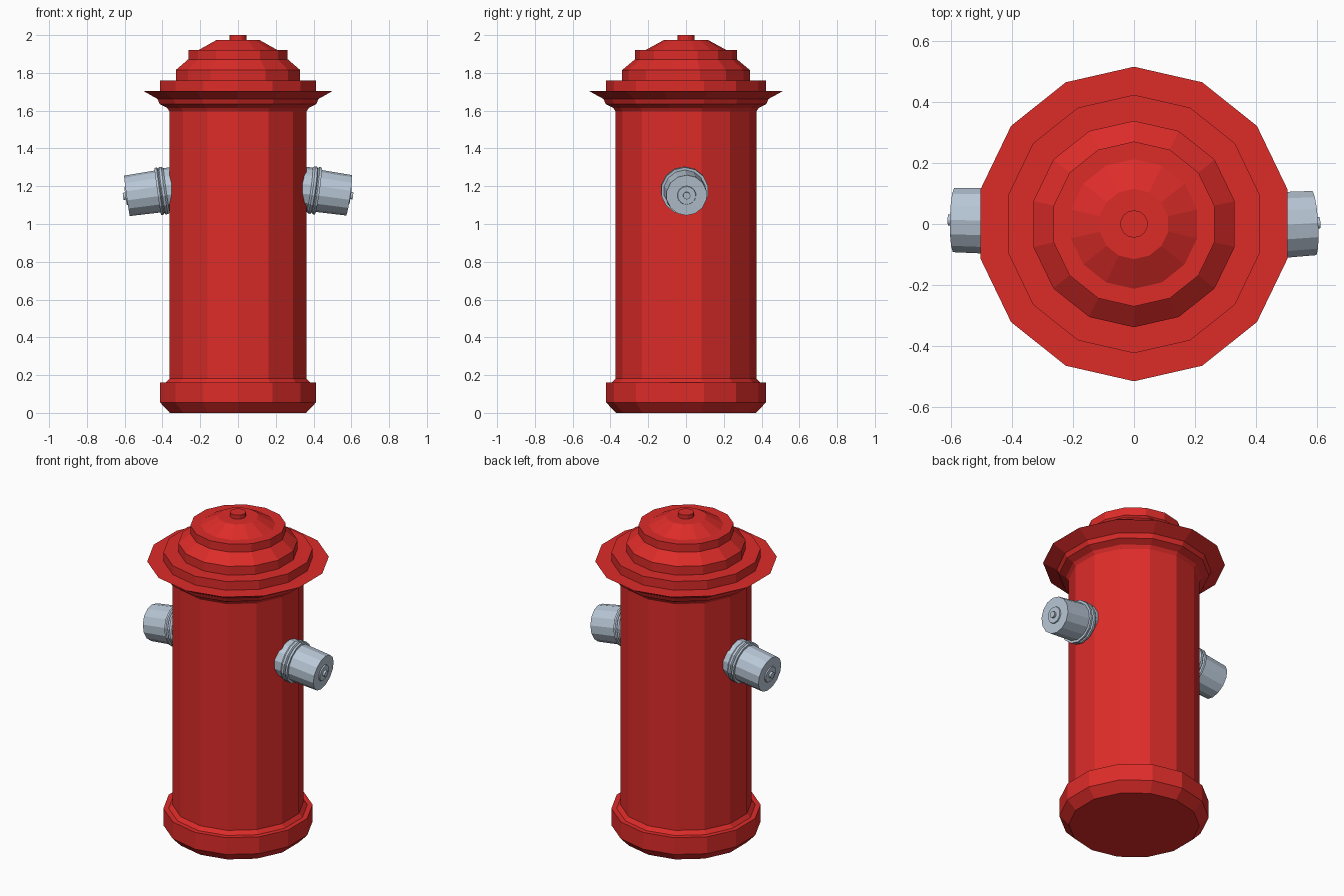
import bpy, bmesh
from math import cos, sin, tau, pi
from mathutils import Vector

if "Cube" in bpy.data.objects:
    bpy.data.objects.remove(bpy.data.objects["Cube"])

SIDES = 14


def material(name, color):
    m = bpy.data.materials.new(name)
    m.diffuse_color = color
    m.use_nodes = True
    m.node_tree.nodes["Principled BSDF"].inputs["Base Color"].default_value = m.diffuse_color
    return m


RED = material("red_paint", (0.72, 0.025, 0.022, 1))
STEEL = material("pale_steel", (0.48, 0.57, 0.67, 1))


def lathe(name, profile, mat, start=pi / 2):
    """Revolve (radius, height) points around z and cap both ends."""
    bm = bmesh.new()
    rings = [[bm.verts.new((r * cos(start + tau * i / SIDES),
                            r * sin(start + tau * i / SIDES), z))
              for i in range(SIDES)] for r, z in profile]
    for a, b in zip(rings, rings[1:]):
        for i in range(SIDES):
            j = (i + 1) % SIDES
            bm.faces.new((a[i], a[j], b[j], b[i]))
    bm.faces.new(rings[0][::-1])
    bm.faces.new(rings[-1])
    bmesh.ops.recalc_face_normals(bm, faces=bm.faces)
    mesh = bpy.data.meshes.new(name)
    bm.to_mesh(mesh)
    bm.free()
    mesh.materials.append(mat)
    obj = bpy.data.objects.new(name, mesh)
    bpy.context.collection.objects.link(obj)
    return obj


# Foot, barrel and flared rim
lathe("barrel", [(.37, 0), (.423, .055), (.423, .16), (.393, .16), (.372, .182),
                 (.372, 1.595), (.385, 1.615), (.425, 1.635), (.437, 1.662),
                 (.515, 1.705), (.423, 1.705)], RED)

# Stepped bonnet
lathe("bonnet", [(.423, 1.705), (.423, 1.76), (.338, 1.76), (.338, 1.815),
                 (.27, 1.872), (.27, 1.922), (.212, 1.922), (.115, 1.975)], RED)
lathe("top_nut", [(.045, 1.97), (.045, 2.0)], RED)

# Tilted side outlets: collar, cap, washer and bolt, measured along the axis
OUTLET = [(.118, 0), (.118, .075), (.126, .085), (.126, .098), (.118, .104),
          (.126, .110), (.126, .122), (.112, .122), (.108, .287),
          (.050, .287), (.048, .294), (.019, .294), (.019, .307)]
for name, tip, axis in (("right_outlet", (.588, .003, 1.152), (.99, .06, -.14)),
                        ("left_outlet", (-.588, .013, 1.149), (-.99, .02, -.14))):
    direction = Vector(axis).normalized()
    outlet = lathe(name, OUTLET, STEEL)
    outlet.rotation_euler = direction.to_track_quat('Z', 'Y').to_euler()
    outlet.location = Vector(tip) - direction * .287
